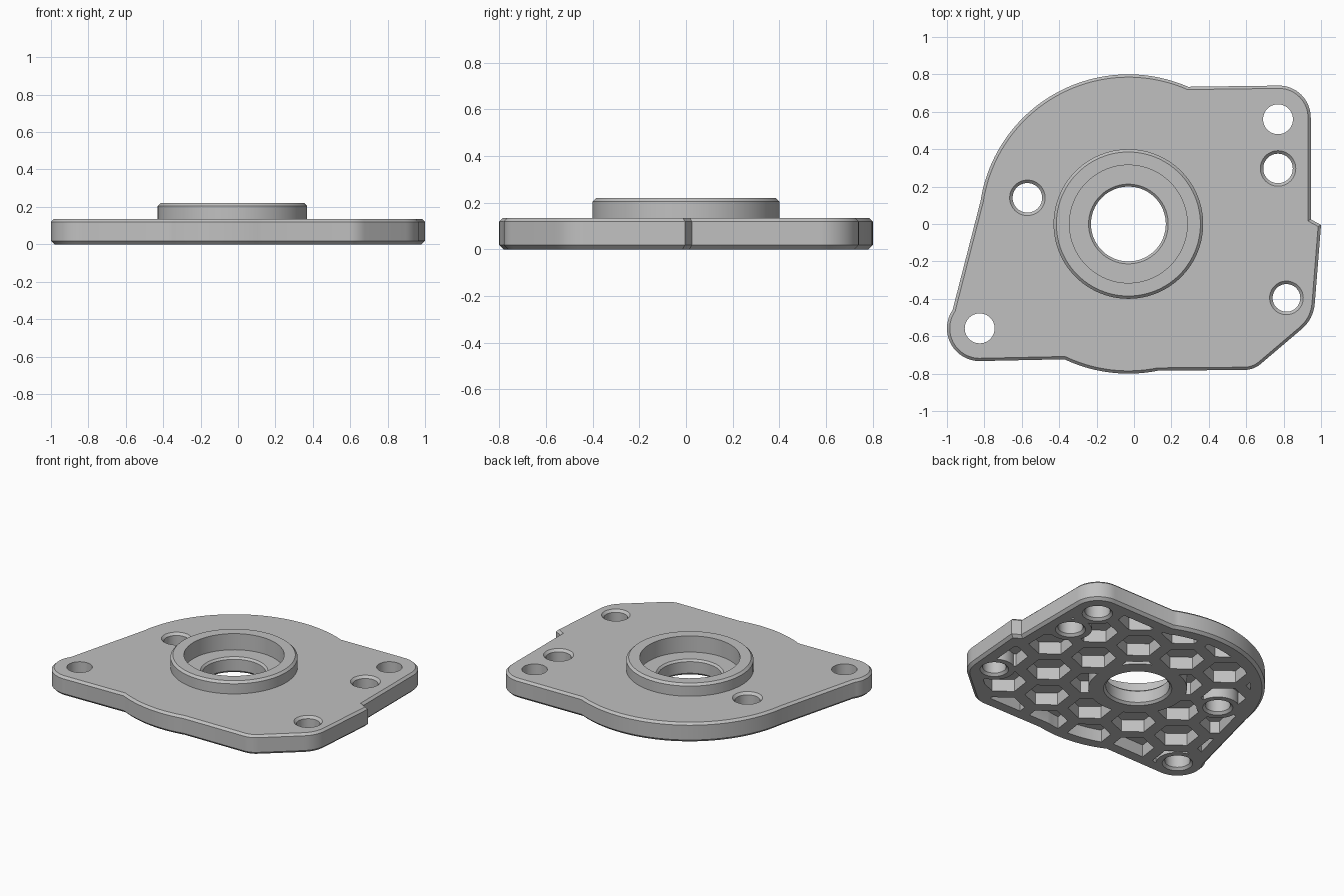
import bpy
import bmesh
from math import cos, sin, radians, pi
from mathutils import Vector

if "Cube" in bpy.data.objects:
    bpy.data.objects.remove(bpy.data.objects["Cube"])

CX = -0.03                      # bore axis x


def arc(cx, cy, r, a0, a1, n):
    return [Vector((cx + r * cos(radians(a0 + (a1 - a0) * i / n)),
                    cy + r * sin(radians(a0 + (a1 - a0) * i / n)))) for i in range(n + 1)]


def fillet(prev, corner, nxt, d, n=8):
    """Rounded corner between two straight edges."""
    p, c, q = Vector(prev), Vector(corner), Vector(nxt)
    a, b = c + (p - c).normalized() * d, c + (q - c).normalized() * d
    return [a * (1 - t) ** 2 + c * 2 * t * (1 - t) + b * t * t for t in (i / n for i in range(n + 1))]


def inset(pts, d):
    """Move a counter-clockwise outline inwards by d."""
    out = []
    for i, p in enumerate(pts):
        e1 = (p - pts[i - 1]).normalized()
        e2 = (pts[(i + 1) % len(pts)] - p).normalized()
        n1, n2 = Vector((-e1.y, e1.x)), Vector((-e2.y, e2.x))
        out.append(p + (n1 + n2) * (d / (1 + n1.dot(n2))))
    return out


def add_loft(bm, rings):
    """Closed solid through stacked rings of (outline, z)."""
    loops = [[bm.verts.new((p.x, p.y, z)) for p in pts] for pts, z in rings]
    n = len(loops[0])
    for lo, hi in zip(loops, loops[1:]):
        for i in range(n):
            j = (i + 1) % n
            bm.faces.new((lo[i], lo[j], hi[j], hi[i]))
    bm.faces.new(loops[0][::-1])
    bm.faces.new(loops[-1])


def make_object(name, solids):
    bm = bmesh.new()
    for rings in solids:
        add_loft(bm, rings)
    bmesh.ops.recalc_face_normals(bm, faces=bm.faces)
    mesh = bpy.data.meshes.new(name)
    bm.to_mesh(mesh)
    bm.free()
    ob = bpy.data.objects.new(name, mesh)
    bpy.context.collection.objects.link(ob)
    return ob


def lathe(name, x, y, profile, n=48):
    return make_object(name, [[(arc(x, y, r, 0, 360, n)[:-1], z) for r, z in profile]])


def boolean(target, tool, operation):
    mod = target.modifiers.new(operation, 'BOOLEAN')
    mod.operation, mod.solver, mod.object = operation, 'EXACT', tool
    bpy.context.view_layer.objects.active = target
    bpy.ops.object.modifier_apply(modifier=mod.name)
    bpy.data.objects.remove(tool)


# Plate outline, counter-clockwise from the right edge
low, mid, right = (0.64, -0.78), (0.96, -0.508), (1.0, -0.005)
outline = (arc(0.775, 0.57, 0.17, 0, 90, 16)
           + arc(CX, 0, 0.8, 66.5, 171.3, 48)
           + arc(-0.825, -0.558, 0.175, 146, 269, 24)
           + arc(CX, 0, 0.8, 244.7, 281.5, 20)
           + fillet((0.13, -0.784), low, mid, 0.05)
           + fillet(low, mid, right, 0.085)
           + [Vector(right), Vector((0.945, 0.025))])

# Chamfered base plate
plate = make_object("mounting_plate", [[(inset(outline, 0.018), 0), (outline, 0.018),
                                        (outline, 0.12), (inset(outline, 0.015), 0.135)]])

# Raised bearing collar
collar = lathe("collar", CX, 0, [(0.4, 0.1), (0.4, 0.205), (0.385, 0.22)], 96)
boolean(plate, collar, 'UNION')

# Honeycomb pockets on the underside
PITCH, TURN, R = 0.32, radians(-8), 0.14
a = Vector((cos(TURN), sin(TURN))) * PITCH
b = Vector((cos(TURN + pi / 3), sin(TURN + pi / 3))) * PITCH
cells = []
for i in range(-7, 8):
    for j in range(-7, 8):
        c = Vector((0.43, 0.12)) + a * i + b * j
        if abs(c.x) < 1.1 and abs(c.y) < 0.95:
            hexagon = arc(c.x, c.y, R, 22, 382, 6)[:-1]
            cells.append([(hexagon, -0.05), (hexagon, 0.085)])
pockets = make_object("pocket_cutter", cells)
border = inset(outline, 0.09)
boolean(pockets, make_object("border", [[(border, -0.1), (border, 0.2)]]), 'INTERSECT')

# Bolt holes: x, y, radius, chamfered on top
HOLES = [(0.77, 0.56, 0.08, False), (0.77, 0.297, 0.079, True), (0.815, -0.395, 0.074, True),
         (-0.57, 0.14, 0.079, True), (-0.825, -0.558, 0.08, False)]

# Solid walls around the holes and the bore
for x, y, r, top in HOLES:
    boolean(pockets, lathe("hole_wall", x, y, [(r + 0.055, -0.1), (r + 0.055, 0.2)]), 'DIFFERENCE')
boolean(pockets, lathe("bore_wall", CX, 0, [(0.31, -0.1), (0.31, 0.2)], 96), 'DIFFERENCE')
boolean(plate, pockets, 'DIFFERENCE')

# Drill the bolt holes
for x, y, r, top in HOLES:
    k = 0.016
    profile = [(r + k, -0.02), (r + k, 0), (r, k)]
    profile += [(r, 0.135 - k), (r + k, 0.135), (r + k, 0.2)] if top else [(r, 0.2)]
    boolean(plate, lathe("drill", x, y, profile), 'DIFFERENCE')

# Stepped centre bore with bearing seat
boolean(plate, lathe("bore", CX, 0, [(0.215, -0.02), (0.215, 0), (0.2, 0.015), (0.2, 0.095),
                                     (0.213, 0.108), (0.315, 0.108), (0.315, 0.3)], 96), 'DIFFERENCE')

# Finish
grey = bpy.data.materials.new("light_grey")
grey.diffuse_color = (0.53, 0.53, 0.53, 1)
grey.use_nodes = True
grey.node_tree.nodes["Principled BSDF"].inputs["Base Color"].default_value = grey.diffuse_color
plate.data.materials.clear()
plate.data.materials.append(grey)
for poly in plate.data.polygons:
    poly.material_index = 0
bpy.ops.object.select_all(action='DESELECT')
plate.select_set(True)
bpy.context.view_layer.objects.active = plate
bpy.ops.object.shade_smooth_by_angle(angle=radians(30))
